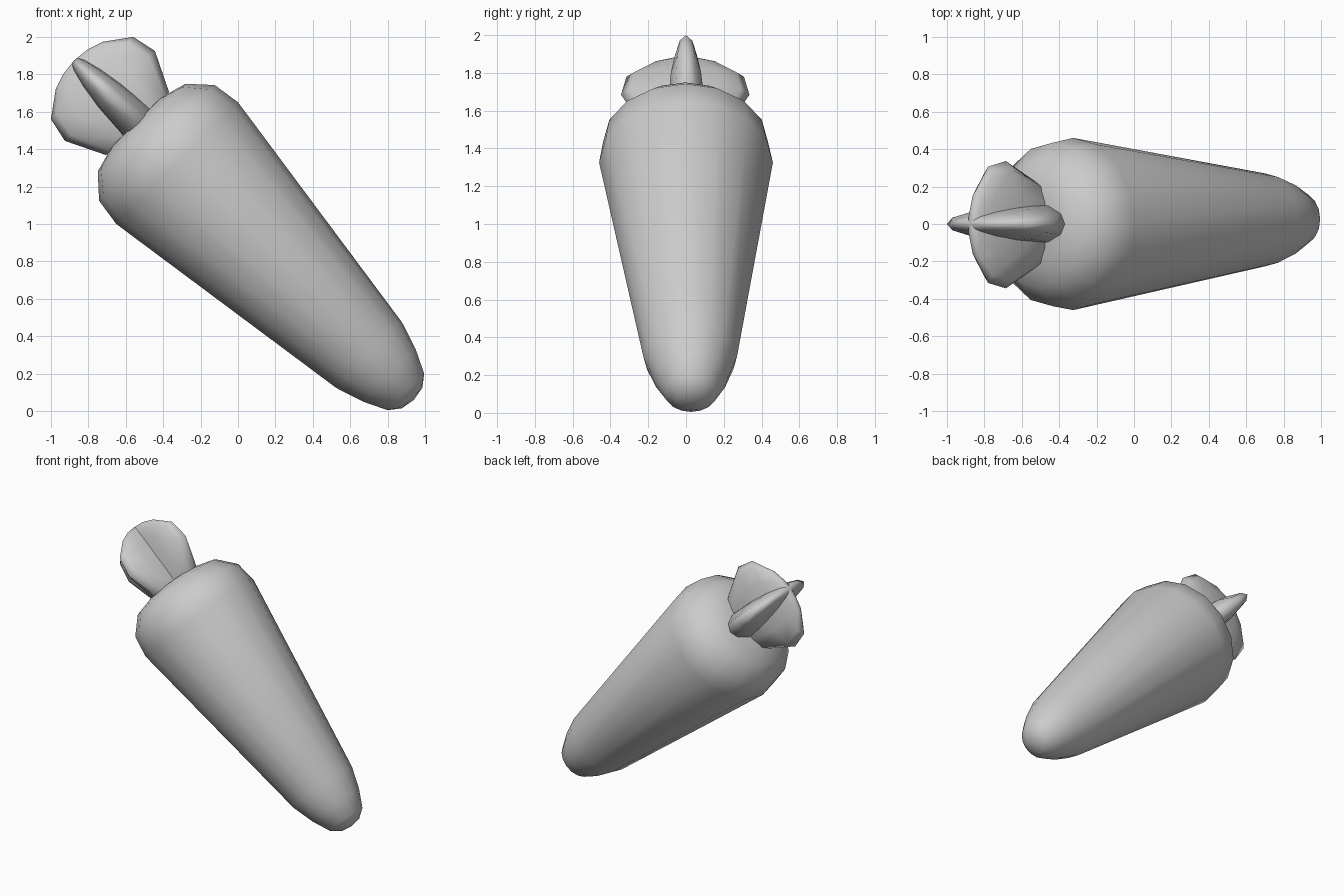
import bpy, bmesh
from math import sin, cos, pi, sqrt

if "Cube" in bpy.data.objects:
    bpy.data.objects.remove(bpy.data.objects["Cube"])

K = sqrt(0.5)


def tilt(s, a, y):
    """s runs down the 45 degree root axis, a across it in the XZ plane."""
    return (0.5 + (s + a) * K, y, 0.5 + (a - s) * K)


def loft(name, rings, s_start, s_end, seg, lean=lambda s: 0.0):
    """Closed smooth skin through elliptical rings (s, half_a, half_y)."""
    bm = bmesh.new()
    loops = []
    for s, ra, ry in rings:
        loops.append([bm.verts.new(tilt(s, ra * cos(2 * pi * i / seg),
                                        ry * sin(2 * pi * i / seg) + lean(s)))
                      for i in range(seg)])
    for lo, hi in zip(loops, loops[1:]):
        for i in range(seg):
            j = (i + 1) % seg
            bm.faces.new((lo[i], lo[j], hi[j], hi[i]))
    for loop, s in ((loops[0], s_start), (loops[-1], s_end)):
        tip = bm.verts.new(tilt(s, 0, lean(s)))
        for i in range(seg):
            bm.faces.new((tip, loop[i], loop[(i + 1) % seg]))
    bmesh.ops.recalc_face_normals(bm, faces=bm.faces[:])
    for f in bm.faces:
        f.smooth = True
    mesh = bpy.data.meshes.new(name)
    bm.to_mesh(mesh)
    bm.free()
    obj = bpy.data.objects.new(name, mesh)
    bpy.context.collection.objects.link(obj)
    return obj


# Tapered root with rounded crown and tip, drifting slightly towards +y
root_profile = [(-1.475, 0.19), (-1.435, 0.332), (-1.32, 0.437), (-1.167, 0.46),
                (0.285, 0.248), (0.438, 0.198), (0.562, 0.138), (0.608, 0.078)]
loft("carrot_root", [(s, r, r) for s, r in root_profile], -1.487, 0.622, 16,
     lambda s: 0.022 * (s + 1.167) / 1.45)

# Two crossed leaf blades: (s, half width, half thickness)
blade = [(-1.935, 0.09, 0.026), (-1.905, 0.18, 0.042), (-1.81, 0.311, 0.068),
         (-1.675, 0.34, 0.092), (-1.47, 0.24, 0.112), (-1.40, 0.16, 0.09)]
loft("leaf_blade_upright", blade, -1.945, -1.37, 12)
loft("leaf_blade_sideways", [(s, t, w) for s, w, t in blade], -1.945, -1.37, 12,
     lambda s: -0.004)
